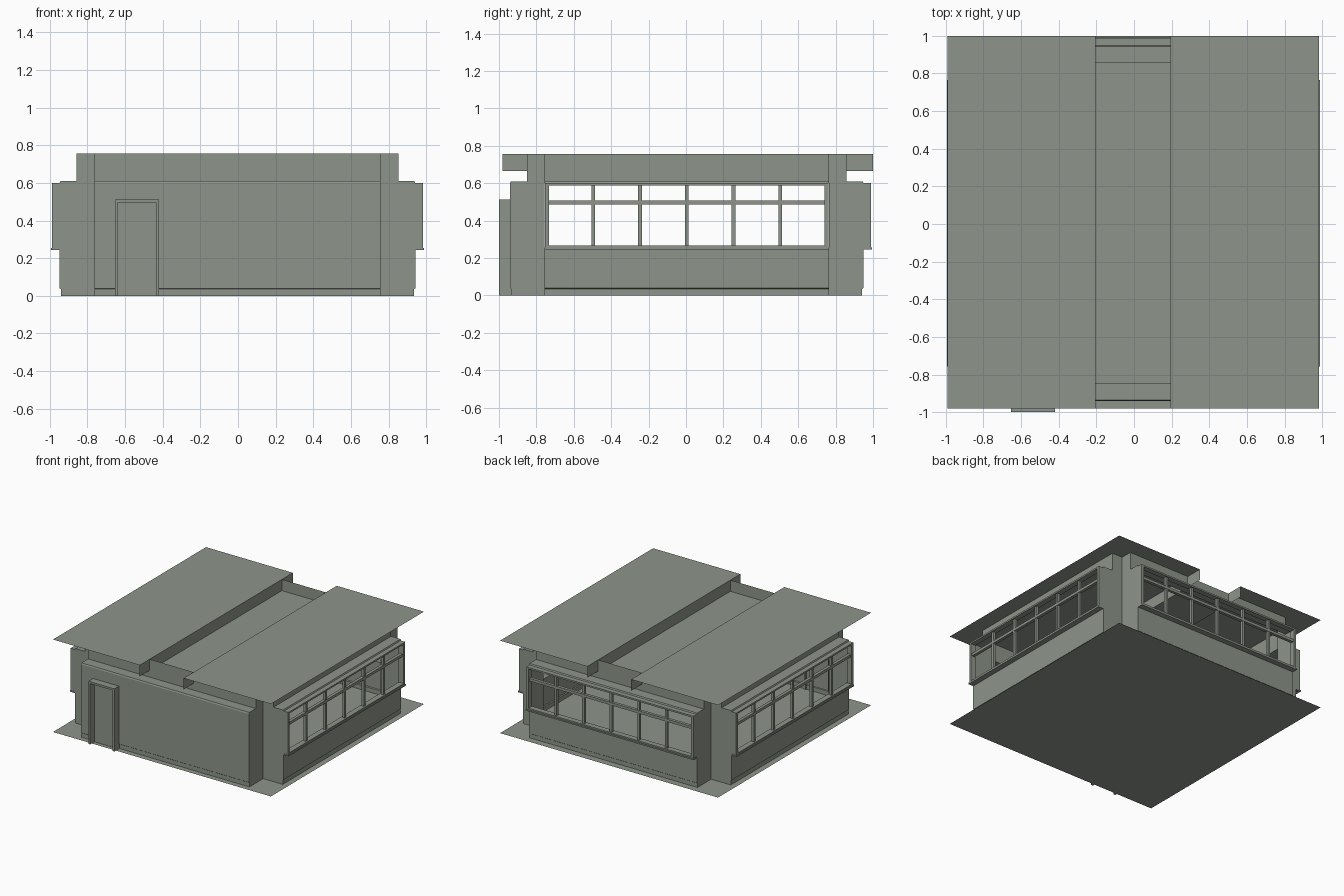
import bpy
import bmesh
from mathutils import Vector

if "Cube" in bpy.data.objects:
    bpy.data.objects.remove(bpy.data.objects["Cube"])

OFF = Vector((-0.003, 0.004, 0))      # building sits slightly off the slab centre
ROOF_Z, GUTTER_Z = 0.757, 0.665

grey = bpy.data.materials.new("grey green")
grey.diffuse_color = (0.27, 0.30, 0.255, 1)
grey.use_nodes = True
grey.node_tree.nodes["Principled BSDF"].inputs["Base Color"].default_value = grey.diffuse_color


def finish(name, bm, recalc=False):
    if recalc:
        bmesh.ops.recalc_face_normals(bm, faces=bm.faces)
    me = bpy.data.meshes.new(name)
    bm.to_mesh(me)
    bm.free()
    me.materials.append(grey)
    ob = bpy.data.objects.new(name, me)
    bpy.context.collection.objects.link(ob)
    return ob


def face(bm, pts):
    return bm.faces.new([bm.verts.new(p) for p in pts])


def placer(out, tan):
    """Map (distance outward, position along wall, height) to world space."""
    o, t = Vector(out), Vector(tan)
    return lambda d, s, z: o * d + t * s + Vector((0, 0, z)) + OFF


def box(bm, at, d, s, z):
    ring = [(0, 0), (1, 0), (1, 1), (0, 1)]
    lo = [bm.verts.new(at(d[i], s[j], z[0])) for i, j in ring]
    hi = [bm.verts.new(at(d[i], s[j], z[1])) for i, j in ring]
    bm.faces.new(lo[::-1])
    bm.faces.new(hi)
    for i in range(4):
        j = (i + 1) % 4
        bm.faces.new((lo[i], lo[j], hi[j], hi[i]))


# Wall section: plinth, wall, ledge, set-back upper wall
B = 0.76
SECTION = [(0.938, 0), (0.938, 0.035), (0.945, 0.04), (0.945, 0.25),
           (0.945, 0.60), (0.940, 0.61), (0.855, 0.61), (0.855, ROOF_Z)]


def wall(name, at, window):
    bm = bmesh.new()
    for i, (a, b) in enumerate(zip(SECTION, SECTION[1:])):
        if window and i == 3:
            continue
        face(bm, [at(a[0], -B, a[1]), at(a[0], B, a[1]),
                  at(b[0], B, b[1]), at(b[0], -B, b[1])])
    # bay end cheeks running back to the inner corners
    for s in (-B, B):
        pts = [at(B, s, 0)] + [at(d, s, z) for d, z in SECTION] + [at(B, s, ROOF_Z)]
        face(bm, pts if s > 0 else pts[::-1])
    finish(name, bm)


def window_frame(name, at):
    bm = bmesh.new()
    deep = (0.94, 0.985)
    for s in (-1, 1):
        box(bm, at, deep, sorted((s * 0.737, s * 0.757)), (0.25, 0.60))
    box(bm, at, deep, (-0.737, 0.737), (0.587, 0.60))
    box(bm, at, deep, (-0.737, 0.737), (0.255, 0.266))
    # sill, transom and mullions
    box(bm, at, (0.94, 0.991), (-0.76, 0.76), (0.244, 0.255))
    box(bm, at, (0.95, 0.975), (-0.737, 0.737), (0.485, 0.507))
    for k in range(-2, 3):
        c = k * 0.25
        box(bm, at, (0.952, 0.973), (c - 0.01, c + 0.01), (0.266, 0.587))
    finish(name, bm, True)


SIDES = {"front": ((0, -1, 0), (1, 0, 0)), "right": ((1, 0, 0), (0, 1, 0)),
         "back": ((0, 1, 0), (-1, 0, 0)), "left": ((-1, 0, 0), (0, -1, 0))}
for side, (out, tan) in SIDES.items():
    at = placer(out, tan)
    wall(side + "_wall", at, side != "front")
    if side != "front":
        window_frame(side + "_window", at)

# Door surround and door leaf
at = placer(*SIDES["front"])
bm = bmesh.new()
x0, x1, top = -0.652, -0.417, 0.513
for a in (x0, x1 - 0.016):
    box(bm, at, (0.93, 1.004), (a, a + 0.016), (0, top))
box(bm, at, (0.93, 1.004), (x0 + 0.016, x1 - 0.016), (top - 0.016, top))
finish("door_frame", bm, True)
bm = bmesh.new()
box(bm, at, (0.943, 0.949), (x0 + 0.016, x1 - 0.016), (0, top - 0.016))
finish("door", bm, True)

# Ground slab sheet
X0, X1, Y0, Y1 = -0.99, 0.984, -0.98, 1.0
bm = bmesh.new()
face(bm, [(X0, Y0, 0), (X1, Y0, 0), (X1, Y1, 0), (X0, Y1, 0)])
finish("floor_slab", bm)

# Roof sheets with a sunken channel along the middle
G0, G1 = -0.204, 0.194
bm = bmesh.new()
for a, b in (((X0, ROOF_Z), (G0, ROOF_Z)), ((G0, ROOF_Z), (G0, GUTTER_Z)),
             ((G1, GUTTER_Z), (G1, ROOF_Z)), ((G1, ROOF_Z), (X1, ROOF_Z))):
    face(bm, [(a[0], Y0, a[1]), (b[0], Y0, b[1]), (b[0], Y1, b[1]), (a[0], Y1, a[1])])
finish("roof", bm)

bm = bmesh.new()
face(bm, [(G0, -0.851, GUTTER_Z), (G1, -0.851, GUTTER_Z),
          (G1, 0.859, GUTTER_Z), (G0, 0.859, GUTTER_Z)])
finish("roof_channel_floor", bm)
